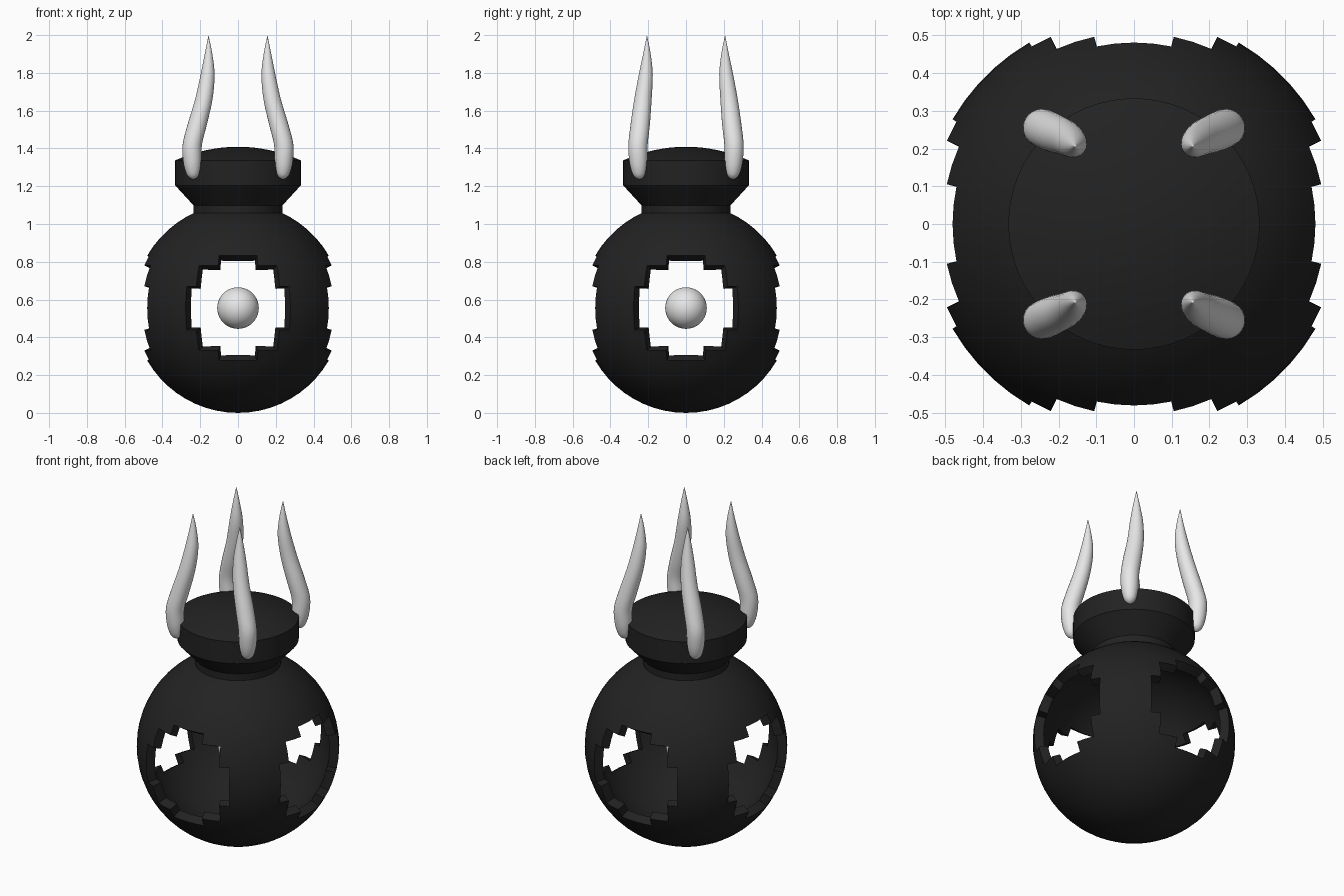
import bpy, bmesh, math
from mathutils import Vector

if "Cube" in bpy.data.objects:
    bpy.data.objects.remove(bpy.data.objects["Cube"])


def material(name, v):
    m = bpy.data.materials.new(name)
    m.diffuse_color = (v, v, v, 1)
    m.use_nodes = True
    m.node_tree.nodes["Principled BSDF"].inputs["Base Color"].default_value = m.diffuse_color
    return m


BLACK = material("matte black", 0.016)
PALE = material("pale grey", 0.8)


def finish(bm, name, mat, thickness=0):
    bmesh.ops.recalc_face_normals(bm, faces=bm.faces)
    me = bpy.data.meshes.new(name)
    bm.to_mesh(me)
    bm.free()
    ob = bpy.data.objects.new(name, me)
    bpy.context.collection.objects.link(ob)
    me.materials.append(mat)
    bpy.ops.object.select_all(action='DESELECT')
    ob.select_set(True)
    bpy.context.view_layer.objects.active = ob
    if thickness:
        mod = ob.modifiers.new("wall", 'SOLIDIFY')
        mod.thickness = thickness
        mod.offset = -1
        bpy.ops.object.modifier_apply(modifier=mod.name)
    bpy.ops.object.shade_smooth_by_angle(angle=math.radians(32))
    return ob


def loft(rings, name, mat, sides):
    """Closed tube through (x, y, z, radius) rings, capped by points at both ends."""
    bm = bmesh.new()
    loops = []
    for x, y, z, r in rings[1:-1]:
        loops.append([bm.verts.new((x + r * math.cos(a), y + r * math.sin(a), z))
                      for a in (2 * math.pi * i / sides for i in range(sides))])
    ends = [bm.verts.new(rings[0][:3]), bm.verts.new(rings[-1][:3])]
    for i in range(sides):
        j = (i + 1) % sides
        for a, b in zip(loops, loops[1:]):
            bm.faces.new((a[i], a[j], b[j], b[i]))
        bm.faces.new((ends[0], loops[0][j], loops[0][i]))
        bm.faces.new((ends[1], loops[-1][i], loops[-1][j]))
    return finish(bm, name, mat, 0)


def smooth_path(pts, steps):
    """Catmull-Rom interpolation through the given rings."""
    p = [Vector(q) for q in pts]
    p = [p[0]] + p + [p[-1]]
    out = []
    for a, b, c, d in zip(p, p[1:], p[2:], p[3:]):
        for k in range(steps):
            t = k / steps
            out.append(0.5 * (2 * b + (c - a) * t + (2 * a - 5 * b + 4 * c - d) * t * t
                              + (3 * b - a - 3 * c + d) * t ** 3))
    out.append(p[-1])
    return [tuple(v) for v in out]


# Hollow body: a shell with four stepped round openings
R = 0.555
bm = bmesh.new()
bmesh.ops.create_uvsphere(bm, u_segments=60, v_segments=30, radius=R)
limit = math.cos(math.radians(30))
openings = []
for f in bm.faces:
    d = f.calc_center_median().normalized()
    if max(abs(d.x), abs(d.y)) > limit:
        openings.append(f)
bmesh.ops.delete(bm, geom=openings, context='FACES')
bmesh.ops.translate(bm, verts=bm.verts, vec=(0, 0, R))
finish(bm, "body_shell", BLACK, 0.052)

# Ball floating in the middle
bm = bmesh.new()
bmesh.ops.create_uvsphere(bm, u_segments=40, v_segments=20, radius=0.11)
bmesh.ops.translate(bm, verts=bm.verts, vec=(0, 0, R))
finish(bm, "inner_ball", PALE)

# Neck, flared collar and gently domed lid
profile = [(0, 1.04), (0.235, 1.04), (0.235, 1.098), (0.333, 1.205), (0.333, 1.337)]
for k in range(1, 8):
    r = 0.333 * (1 - k / 8)
    profile.append((r, 1.409 - 0.072 * (r / 0.333) ** 2))
profile.append((0, 1.409))
loft([(0, 0, z, r) for r, z in profile], "neck_and_lid", BLACK, 64)

# Four curved horns around the collar
horn = [(0.238, 0.247, 1.235, 0), (0.238, 0.248, 1.245, 0.020),
        (0.239, 0.249, 1.27, 0.036), (0.242, 0.252, 1.33, 0.048),
        (0.242, 0.254, 1.42, 0.051), (0.215, 0.242, 1.53, 0.051),
        (0.181, 0.228, 1.66, 0.046), (0.161, 0.213, 1.79, 0.037),
        (0.156, 0.207, 1.90, 0.020), (0.156, 0.207, 2.0, 0)]
for sx, side in ((-1, "left"), (1, "right")):
    for sy, end in ((-1, "front"), (1, "back")):
        rings = [(sx * x, sy * y, z, max(r, 0.001)) for x, y, z, r in smooth_path(horn, 4)]
        loft(rings, f"horn_{end}_{side}", PALE, 24)
